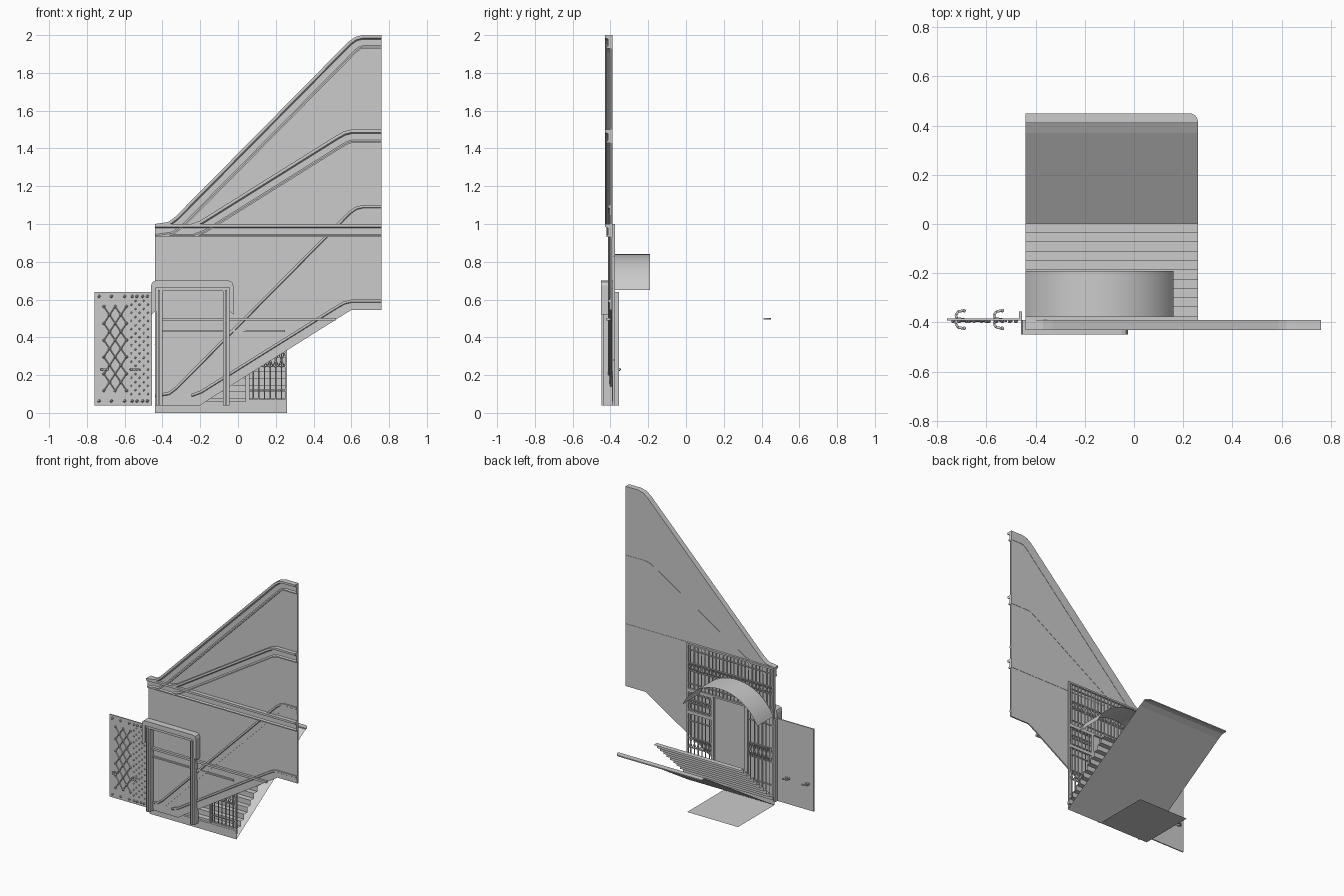
import bpy, bmesh, math
from mathutils import Vector, Matrix

cube = bpy.data.objects.get("Cube")
if cube:
    bpy.data.objects.remove(cube, do_unlink=True)

grey = bpy.data.materials.new("plain_grey")
grey.use_nodes = True
grey.diffuse_color = (0.6, 0.6, 0.6, 1)
grey.node_tree.nodes["Principled BSDF"].inputs["Base Color"].default_value = (0.6, 0.6, 0.6, 1)


def finish(name, bm, smooth=False, normals=True):
    if normals:
        bmesh.ops.recalc_face_normals(bm, faces=bm.faces[:])
    for f in bm.faces:
        f.smooth = smooth
    mesh = bpy.data.meshes.new(name)
    bm.to_mesh(mesh)
    bm.free()
    mesh.materials.append(grey)
    obj = bpy.data.objects.new(name, mesh)
    bpy.context.collection.objects.link(obj)
    return obj


def add_box(bm, x0, x1, y0, y1, z0, z1):
    mat = Matrix.Translation(((x0 + x1) / 2, (y0 + y1) / 2, (z0 + z1) / 2))
    mat = mat @ Matrix.Diagonal((x1 - x0, y1 - y0, z1 - z0, 1))
    bmesh.ops.create_cube(bm, size=1, matrix=mat)


def add_bar(bm, p, q, r, sides=6):
    p, q = Vector(p), Vector(q)
    mat = Matrix.Translation((p + q) / 2) @ (q - p).to_track_quat('Z', 'Y').to_matrix().to_4x4()
    bmesh.ops.create_cone(bm, cap_ends=True, segments=sides, radius1=r, radius2=r,
                          depth=(q - p).length, matrix=mat)


def add_stud(bm, x, y, z, r):
    bmesh.ops.create_icosphere(bm, subdivisions=1, radius=r, matrix=Matrix.Translation((x, y, z)))


def box(name, *bounds):
    bm = bmesh.new()
    add_box(bm, *bounds)
    return finish(name, bm)


def prism(name, points, push):
    """Extrude a flat outline along a vector."""
    bm = bmesh.new()
    face = bm.faces.new([bm.verts.new(p) for p in points])
    new = bmesh.ops.extrude_face_region(bm, geom=[face])["geom"]
    bmesh.ops.translate(bm, vec=push, verts=[v for v in new if isinstance(v, bmesh.types.BMVert)])
    return finish(name, bm)


def loft(name, rows, closed=False, smooth=False):
    """Skin a list of equal rows of points."""
    bm = bmesh.new()
    grid = [[bm.verts.new(p) for p in row] for row in rows]
    n = len(rows[0])
    for a, b in zip(grid, grid[1:]):
        for i in range(n if closed else n - 1):
            j = (i + 1) % n
            bm.faces.new((a[i], a[j], b[j], b[i]))
    if closed:
        bm.faces.new(grid[0])
        bm.faces.new(grid[-1])
    return finish(name, bm, smooth)


def sheet(name, profile, x0, x1):
    return loft(name, [[(x, y, z) for y, z in profile] for x in (x0, x1)])


def moulding(name, path, profile):
    """Sweep a (drop, depth) profile along an x-z path running from right to left."""
    rows = []
    pts = [Vector(p) for p in path]
    for i, p in enumerate(pts):
        dirs = []
        if i:
            dirs.append((p - pts[i - 1]).normalized())
        if i < len(pts) - 1:
            dirs.append((pts[i + 1] - p).normalized())
        t = sum(dirs, Vector((0, 0))).normalized()
        down = Vector((-t.y, t.x))
        scale = 1 / max(0.5, t.dot(dirs[0]))
        rows.append([(p.x + down.x * d * scale, y, p.y + down.y * d * scale) for d, y in profile])
    return loft(name, rows, closed=True)


def lowered(path, drop):
    return [(x, z - drop) for x, z in path]


# Tall side wall with sloping top and stair-shaped underside
steep = [(.76, 2), (.66, 2), (.62, 1.99), (.585, 1.965), (-.33, 1.04), (-.37, 1.01), (-.44, 1)]
gentle = [(.76, 1.5), (.6, 1.5), (.56, 1.49), (.52, 1.468), (-.2, 1.018), (-.25, 1)]
outline = steep + [(-.44, .04), (-.2, .04), (-.14, .08), (.6, .545), (.76, .545)]
prism("side_wall", [(x, -.392, z) for x, z in outline], (0, -.01, 0))

# Moulded rails on the wall
deep = [(0, -.39), (0, -.43), (.015, -.43), (.022, -.412), (.055, -.412), (.062, -.42), (.07, -.42), (.07, -.39)]
slim = [(0, -.395), (0, -.412), (.012, -.412), (.016, -.406), (.052, -.406), (.052, -.395)]
moulding("upper_handrail", steep, deep)
moulding("upper_stringer", gentle, deep)
moulding("floor_cornice", [(.76, 1), (-.44, 1)], deep)
moulding("lower_handrail", lowered(steep, .9), slim)
moulding("lower_stringer", lowered(gentle, .9), slim)

# Doorway: hood, jambs and cross rails
outer = [(-.46, .52), (-.46, .675), (-.453, .693), (-.435, .70), (-.05, .70), (-.032, .693), (-.025, .675), (-.025, .52)]
inner = [(-.045, .54), (-.045, .665), (-.435, .665), (-.435, .54)]
prism("door_hood", [(x, -.45, z) for x, z in outer + inner], (0, .06, 0))
for side, x in (("left", -.08), ("right", -.435)):
    box(side + "_door_jamb", x, x + .035, -.44, -.39, .04, .665)
    box(side + "_jamb_bead", x + .012, x + .022, -.448, -.43, .04, .65)
box("door_lintel", -.43, -.05, -.44, -.395, .645, .668)
box("long_cross_rail", -.42, .52, -.42, -.395, .488, .503)
box("short_cross_rail", -.42, .25, -.412, -.395, .428, .438)


# Iron lattice screen behind the wall
def lattice(name, x0, x1, z0, z1, bays):
    bm = bmesh.new()
    ya, yb, w = -.39, -.376, .012
    for z in (z0, z1 - w):
        add_box(bm, x0, x1, ya, yb, z, z + w)
    for x in (x0, x1 - w):
        add_box(bm, x, x + w, ya, yb, z0, z1)
    levels = [z0 + (z1 - z0) * k for k in (.14, .42, .58, .86)]
    for z in levels:
        add_box(bm, x0, x1, -.386, -.380, z - .003, z + .003)
    step = (x1 - x0) / bays
    for i in range(1, bays):
        x = x0 + i * step
        add_bar(bm, (x, -.383, z0), (x, -.383, z1), .004)
        for z in levels:
            add_stud(bm, x, -.383, z, .007)
    # small diamonds between the middle rails
    mid = (levels[1] + levels[2]) / 2
    high = (levels[2] - levels[1]) / 2
    for i in range(bays):
        x = x0 + (i + .5) * step
        for sx in (-1, 1):
            for sz in (-1, 1):
                add_bar(bm, (x + sx * step * .45, -.383, mid), (x, -.383, mid + sz * high), .0025, 4)
    return finish(name, bm)


lattice("upper_lattice", -.44, .26, .66, 1.0, 24)
lattice("left_lattice", .05, .26, .06, .50, 7)
lattice("left_transom_lattice", .05, .26, .50, .66, 7)
lattice("right_lattice", -.44, -.22, .06, .66, 7)
for x in (-.22, .04):
    box("screen_post", x, x + .014, -.392, -.375, .04, .66)
box("screen_sill", -.44, .26, -.392, -.375, .04, .06)

# Arched canopy behind the screen
radius, half = .332, math.radians(64.7)
arch = [(-.14 + radius * math.sin(a), .84 - radius + radius * math.cos(a))
        for a in [half * (k / 16 - 1) for k in range(33)]]
loft("arched_canopy", [[(x, y, z) for x, z in arch] for y in (-.376, -.19)], smooth=True)

# Stairs, sloping soffit and floor
treads = [(-.376, .04)]
for i in range(10):
    y, z = treads[-1]
    treads += [(y, z + .036), (y + .0378, z + .036)]
sheet("stair_flight", treads, -.44, .26)
sheet("stair_soffit", [(-.39, 0), (.37, .475), (.41, .495)], -.44, .26)
corner = [(.225 + .035 * math.sin(a), .415 + .035 * math.cos(a)) for a in [math.pi / 8 * k for k in range(5)]]
prism("soffit_lip", [(x, y, .495) for x, y in [(-.44, .41), (-.44, .45)] + corner + [(.26, .41)]], (0, 0, .008))
sheet("base_strip", [(-.39, 0), (-.39, .04)], -.44, .26)
sheet("entry_floor", [(-.39, 0), (.03, 0)], -.44, -.03)

# Open door leaf
box("door_leaf", -.76, -.455, -.392, -.384, .04, .64)
box("door_hinge_strip", -.468, -.455, -.39, -.355, .04, .64)

# Diamond quilting and studs on the leaf
bm = bmesh.new()
dx, dz, y = .03, .0445, -.395
for col in range(5):
    for row in range(11):
        if (col + row) % 2:
            continue
        x, z = -.71 + col * dx, .118 + row * dz
        add_stud(bm, x, y, z, .009)
        for sx in (-1, 1):
            if 0 <= col + sx <= 4 and row < 10:
                add_bar(bm, (x, y, z), (x + sx * dx, y, z + dz), .003, 4)
finish("door_quilting", bm)
bm = bmesh.new()
for z in (.063, .617):
    for x in (-.735, -.67, -.60, -.56, -.535, -.505, -.48):
        add_stud(bm, x, y, z, .009)
for row in range(12):
    for col in range(5):
        add_stud(bm, -.565 + col * .022, y + .001, .10 + row * .043 + (col % 2) * .02, .006)
finish("door_studs", bm)

# Curled handles on both faces of the leaf
for label, x in (("outer", -.72), ("inner", -.565)):
    bm = bmesh.new()
    for s in (-1, 1):
        curl = [(x + .03, 0), (x, .004), (x - .004, .018), (x + .006, .033), (x + .03, .036)]
        pts = [(px, -.388 + s * d, .23) for px, d in curl]
        for p, q in zip(pts, pts[1:]):
            add_bar(bm, p, q, .006)
        add_stud(bm, *pts[-1], .008)
    finish(label + "_door_handle", bm, smooth=True)
